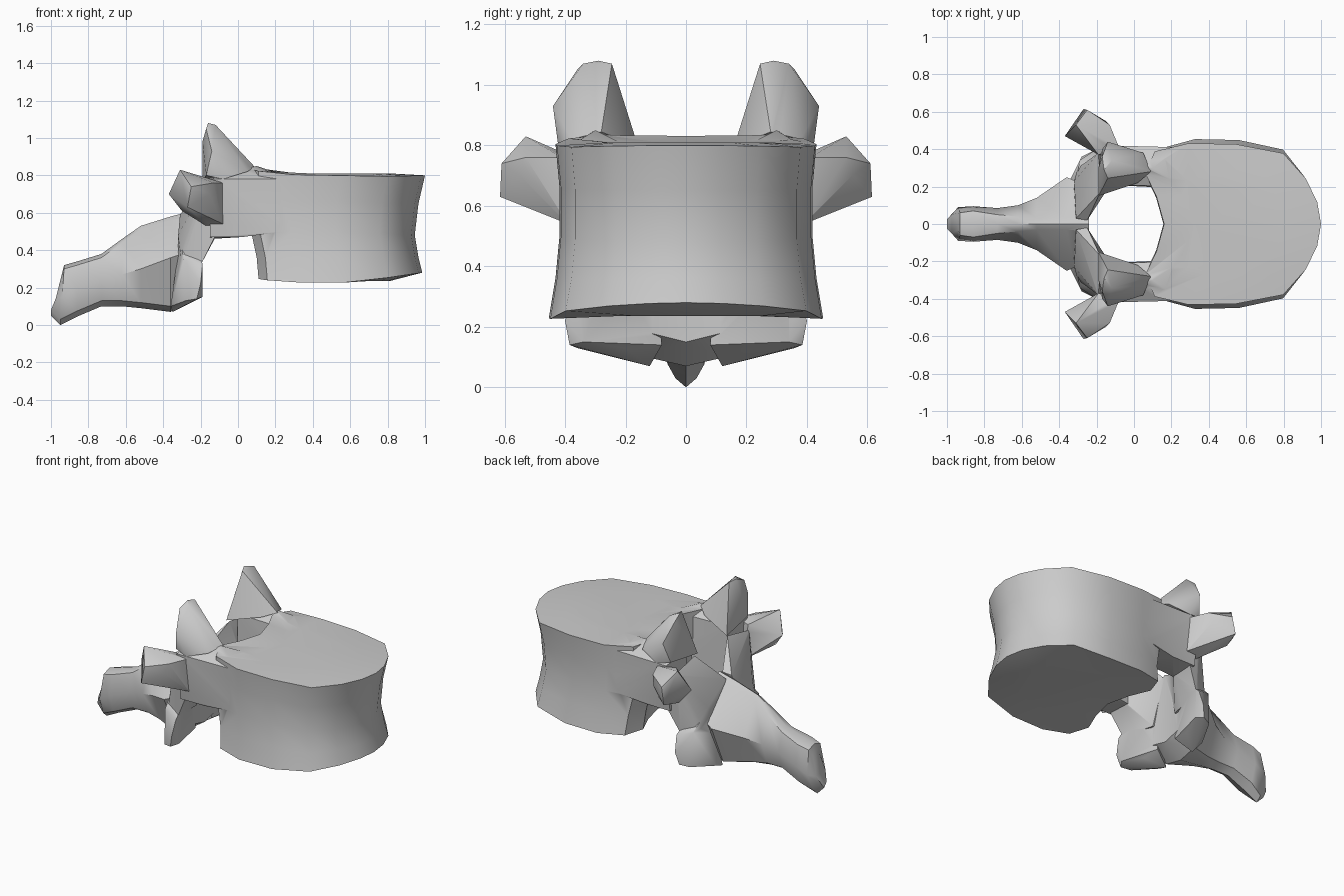
import bpy, bmesh
from math import radians

if "Cube" in bpy.data.objects:
    bpy.data.objects.remove(bpy.data.objects["Cube"])


def make_object(name, bm):
    bmesh.ops.recalc_face_normals(bm, faces=bm.faces[:])
    mesh = bpy.data.meshes.new(name)
    bm.to_mesh(mesh)
    bm.free()
    ob = bpy.data.objects.new(name, mesh)
    bpy.context.collection.objects.link(ob)
    return ob


def loft(name, rings):
    """Closed skin through half rings (first and last point on y = 0), mirrored in y."""
    bm = bmesh.new()
    loops = []
    for half in rings:
        full = half + [(x, -y, z) for x, y, z in half[-2:0:-1]]
        loops.append([bm.verts.new(p) for p in full])
    n = len(loops[0])
    for a, b in zip(loops, loops[1:]):
        for i in range(n):
            bm.faces.new((a[i], a[(i + 1) % n], b[(i + 1) % n], b[i]))
    bm.faces.new(loops[0])
    bm.faces.new(loops[-1])
    return make_object(name, bm)


def hull_pair(name, points):
    """Convex lump and its mirror image, one object for each side."""
    obs = []
    for side, s in (("left", 1), ("right", -1)):
        bm = bmesh.new()
        for x, y, z in points:
            bm.verts.new((x, y * s, z))
        res = bmesh.ops.convex_hull(bm, input=bm.verts[:])
        junk = {g for g in res["geom_interior"] + res["geom_unused"]
                if isinstance(g, bmesh.types.BMVert)}
        bmesh.ops.delete(bm, geom=list(junk), context='VERTS')
        obs.append(make_object(f"{name}_{side}", bm))
    return obs


# Vertebral body: kidney outline, waisted between the two end plates
outline = [(.17, 0), (.13, .15), (.07, .28), (.12, .4), (.3, .445), (.55, .44),
           (.8, .39), (.92, .25), (.98, .12), (1, 0)]


def body_ring(back, front, wide, z_back, z_mid, z_front, z_side):
    ring = []
    for x, y in outline:
        t = (x - .07) / .93
        z = z_back + (z_mid - z_back) * min(t / .3, 1)
        z += (z_front - z_mid) * max(0, (t - .5) / .5)
        z += z_side * (y / .44) ** 2
        ring.append((back + (front - back) * t, y * wide, z))
    return ring


def inset(ring, k, z):
    return [(.55 + (x - .55) * k, y * k, z) for x, y, _ in ring]


bottom = body_ring(.11, .985, 1.02, .25, .235, .28, -.01)
top = body_ring(.06, 1.0, .97, .84, .815, .80, -.015)
body = loft("vertebra", [
    inset(bottom, .6, .235), bottom,
    body_ring(.10, .965, .97, .36, .36, .36, 0),
    body_ring(.07, .945, .94, .50, .50, .48, 0),
    body_ring(.06, .965, .94, .66, .66, .65, 0),
    top, inset(top, .6, .81)])

# Spinous process: ridge on top, flaring into the laminae at the front
def spine_ring(x, zt, zm, zb, wt, wm, wb, lean=(0, 0, 0)):
    return [(x + lean[0], 0, zt), (x + lean[0], wt, zt - .02), (x + lean[1], wm, zm),
            (x + lean[2], wb, zb + .03), (x + lean[2], 0, zb)]


parts = [loft("spinous_process", [
    spine_ring(-.24, .61, .40, .15, .04, .20, .12),
    spine_ring(-.36, .58, .36, .07, .03, .25, .13),
    spine_ring(-.52, .53, .30, .09, .03, .14, .07),
    spine_ring(-.62, .46, .27, .10, .04, .10, .05),
    spine_ring(-.73, .38, .24, .10, .05, .085, .05),
    spine_ring(-.86, .34, .19, .045, .07, .095, .06),
    spine_ring(-.95, .32, .15, .0, .06, .09, .035, (.02, .01, 0)),
    spine_ring(-.99, .28, .14, .05, .03, .05, .025, (.05, .015, -.01))])]

# Pedicles joining the body to the arch
parts += hull_pair("pedicle", [
    (.25, .19, .50), (.25, .40, .50), (.25, .20, .80), (.25, .41, .78),
    (.10, .30, .85), (.02, .23, .47), (.02, .38, .47), (.0, .22, .80),
    (.0, .40, .78), (-.15, .21, .46), (-.15, .38, .47), (-.15, .21, .80), (-.15, .42, .78)])

# Upper joint processes
parts += hull_pair("upper_joint_process", [
    (-.14, .245, 1.07), (-.12, .34, 1.07), (-.16, .29, 1.08), (-.17, .36, 1.05),
    (-.14, .44, .93), (-.17, .40, .80), (-.19, .30, .98), (-.19, .15, .77),
    (-.10, .19, .80), (.02, .22, .82), (.09, .28, .845), (.05, .38, .82), (-.08, .42, .78)])

# Side processes
parts += hull_pair("side_process", [
    (-.08, .39, .54), (-.08, .41, .76), (-.27, .615, .63), (-.25, .61, .74),
    (-.31, .53, .83), (-.37, .47, .70), (-.15, .55, .70), (-.13, .53, .76),
    (-.17, .36, .53), (-.19, .37, .76), (-.30, .50, .61)])

# Laminae closing the canal behind
parts += hull_pair("lamina", [
    (-.12, .22, .47), (-.12, .37, .48), (-.19, .38, .72), (-.18, .17, .76),
    (-.22, .10, .62), (-.25, .02, .60), (-.31, .03, .59), (-.32, .23, .48),
    (-.20, .34, .32), (-.30, .30, .32), (-.32, .10, .30), (-.23, .10, .30)])

# Lower joint processes
parts += hull_pair("lower_joint_process", [
    (-.20, .40, .22), (-.22, .385, .14), (-.28, .36, .13), (-.19, .34, .15),
    (-.36, .20, .10), (-.35, .12, .07), (-.24, .20, .13), (-.19, .37, .32),
    (-.29, .34, .35), (-.20, .24, .42), (-.31, .22, .46), (-.25, .10, .38), (-.25, .08, .14)])

# Fuse everything into one bone
bpy.context.view_layer.objects.active = body
for part in parts:
    mod = body.modifiers.new("fuse", 'BOOLEAN')
    mod.operation = 'UNION'
    mod.solver = 'EXACT'
    mod.object = part
    bpy.ops.object.modifier_apply(modifier=mod.name)
    bpy.data.objects.remove(part)

body.select_set(True)
bpy.ops.object.shade_smooth_by_angle(angle=radians(40))
